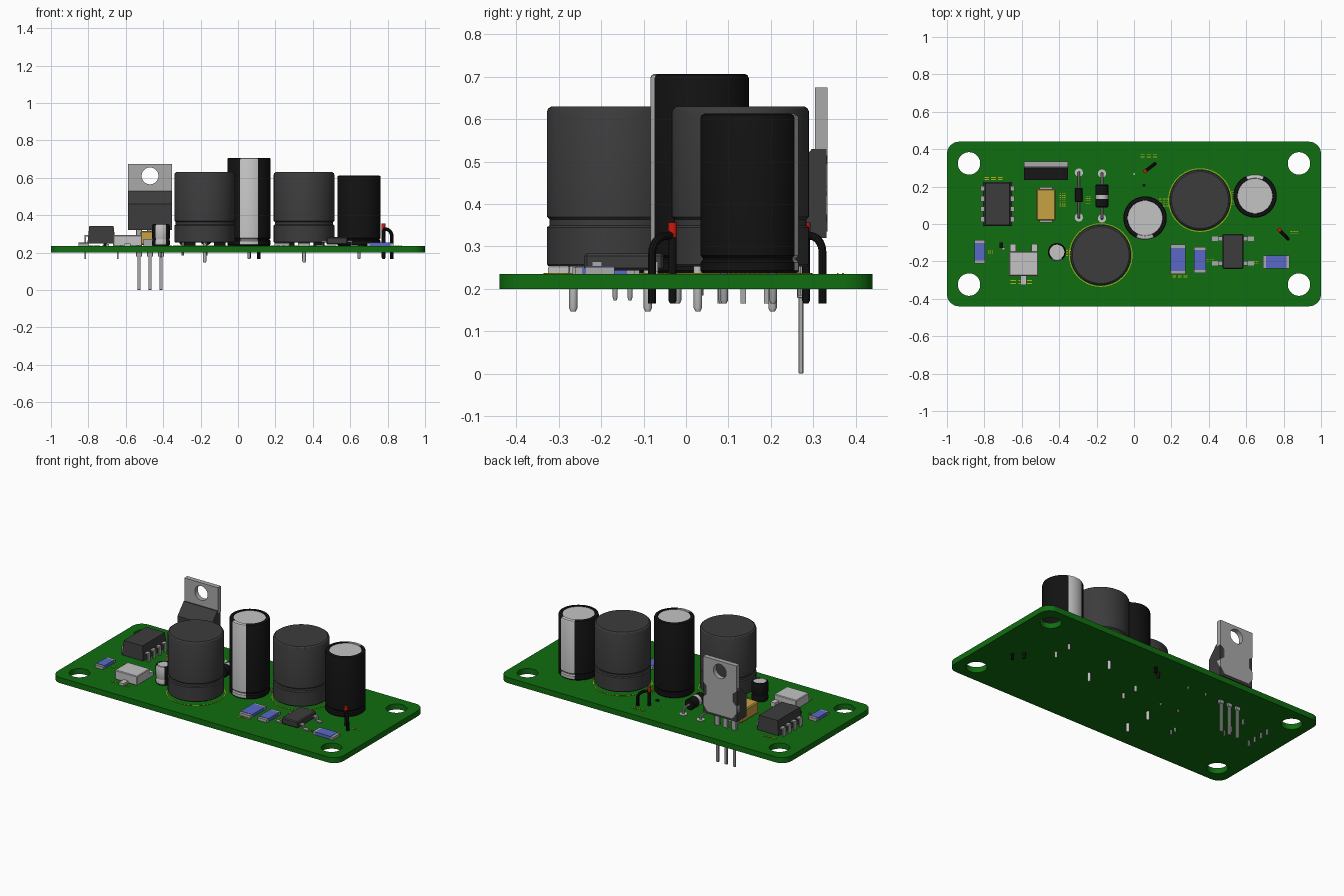
import bpy, bmesh, math
from mathutils import Vector, Matrix

if "Cube" in bpy.data.objects:
    bpy.data.objects.remove(bpy.data.objects["Cube"])

def mat(name, r, g, b):
    m = bpy.data.materials.new(name)
    m.diffuse_color = (r, g, b, 1)
    m.use_nodes = True
    m.node_tree.nodes["Principled BSDF"].inputs["Base Color"].default_value = m.diffuse_color
    return m

GREEN = mat("board_green", .005, .155, .005)
DARK = mat("dark_grey", .045, .045, .047)
BLACK = mat("black", .006, .006, .006)
SILVER = mat("silver", .55, .55, .55)
METAL = mat("lead_metal", .40, .40, .40)
BLUE = mat("blue", .10, .14, .56)
TAN = mat("tan", .57, .36, .055)
RED = mat("red", .6, .01, .005)
YELLOW = mat("print_yellow", .5, .43, .01)
TOP = .235          # upper face of the board

def finish(name, bm, *mats):
    bmesh.ops.recalc_face_normals(bm, faces=bm.faces)
    me = bpy.data.meshes.new(name)
    bm.to_mesh(me)
    bm.free()
    for m in mats:
        me.materials.append(m)
    ob = bpy.data.objects.new(name, me)
    bpy.context.collection.objects.link(ob)
    return ob

def boxes(name, spans, m, bevel=0):
    """Boxes given as (x0, x1, y0, y1, z0, z1), all in one object."""
    bm = bmesh.new()
    for x0, x1, y0, y1, z0, z1 in spans:
        c = Matrix.Translation(((x0+x1)/2, (y0+y1)/2, (z0+z1)/2))
        bmesh.ops.create_cube(bm, size=1, matrix=c @ Matrix.Diagonal((x1-x0, y1-y0, z1-z0, 1)))
    if bevel:
        bmesh.ops.bevel(bm, geom=bm.edges[:], offset=bevel, segments=1, affect='EDGES')
    return finish(name, bm, m)

def lathe(name, loc, prof, mats, segs=48, rule=None, rot=Matrix()):
    """Turned part; rule(centre) picks the material index of a face."""
    bm = bmesh.new()
    vs = [bm.verts.new((r, 0, z)) for r, z in prof]
    es = [bm.edges.new(p) for p in zip(vs, vs[1:])]
    bmesh.ops.spin(bm, geom=vs+es, axis=(0, 0, 1), cent=(0, 0, 0), steps=segs, angle=2*math.pi)
    bmesh.ops.remove_doubles(bm, verts=bm.verts, dist=1e-5)
    if rule:
        for f in bm.faces:
            f.material_index = rule(f.calc_center_median())
    bmesh.ops.transform(bm, matrix=Matrix.Translation(loc) @ rot, verts=bm.verts)
    return finish(name, bm, *mats)

def pins(name, pts, z0, z1, r, m):
    for i, (x, y) in enumerate(pts):
        lathe(f"{name}_{i+1}", (x, y, 0), [(0, z0), (r*.6, z0), (r, z0+.008), (r, z1), (0, z1)], [m], 12)

def circle(cx, cy, r, n=40):
    return [(cx+r*math.cos(2*math.pi*i/n), cy+r*math.sin(2*math.pi*i/n)) for i in range(n)]

def plate(name, loops, thick, m, matrix):
    """Flat plate with holes, from closed outlines."""
    cu = bpy.data.curves.new(name, 'CURVE')
    cu.dimensions, cu.fill_mode, cu.extrude = '2D', 'BOTH', thick/2
    for lp in loops:
        s = cu.splines.new('POLY')
        s.points.add(len(lp)-1)
        for p, (x, y) in zip(s.points, lp):
            p.co = (x, y, 0, 1)
        s.use_cyclic_u = True
    return curve_mesh(name, cu, m, matrix)

def curve_mesh(name, cu, m, matrix=Matrix()):
    tmp = bpy.data.objects.new(name + "_curve", cu)
    bpy.context.collection.objects.link(tmp)
    dg = bpy.context.evaluated_depsgraph_get()
    me = bpy.data.meshes.new_from_object(tmp.evaluated_get(dg))
    bpy.data.objects.remove(tmp)
    bm = bmesh.new()
    bm.from_mesh(me)
    bmesh.ops.remove_doubles(bm, verts=bm.verts, dist=1e-5)
    bmesh.ops.transform(bm, matrix=matrix, verts=bm.verts)
    for f in bm.faces:
        f.material_index = 0
    return finish(name, bm, m)

def tube(name, pts, r, m):
    cu = bpy.data.curves.new(name, 'CURVE')
    cu.dimensions, cu.bevel_depth, cu.bevel_resolution, cu.use_fill_caps = '3D', r, 3, True
    s = cu.splines.new('POLY')
    s.points.add(len(pts)-1)
    for p, c in zip(s.points, pts):
        p.co = (*c, 1)
    return curve_mesh(name, cu, m)

# circuit board with rounded corners and four mounting holes
outline, R = [], .065
for k, (sx, sy) in enumerate([(1, 1), (-1, 1), (-1, -1), (1, -1)]):
    for i in range(9):
        a = math.pi/2*(k+i/8)
        outline.append((sx*(1-R)+R*math.cos(a), sy*(.44-R)+R*math.sin(a)))
holes = [circle(sx*.882, sy*.324, .06) for sx in (-1, 1) for sy in (-1, 1)]
plate("circuit_board", [outline]+holes, .035, GREEN, Matrix.Translation((0, 0, .2175)))

# two large inductors on short feet
for i, (x, y, py) in enumerate([(-.178, -.166, -.178), (.353, .128, .116)]):
    r = .162
    lathe(f"inductor_{i+1}", (x, y, 0), [(0, .253), (r-.004, .253), (r, .258), (r, .345), (r-.006, .35),
          (r-.006, .364), (r, .37), (r, .618), (r-.003, .625), (r-.01, .63), (0, .63)], [DARK], 56)
    boxes(f"inductor_feet_{i+1}", [(x+s*.08-.03, x+s*.08+.03, y-.06, y+.06, TOP, .254) for s in (-1, 1)], BLACK)
    pins(f"inductor_pin_{i+1}", [(x, py-.088), (x, py+.088)], .147, .254, .01, SILVER)

# electrolytic capacitors: silver stripe on one side and silver top
def capacitor(name, x, y, r, top, side, half):
    disc = r*.82
    def rule(c):
        rad = math.hypot(c.x, c.y)
        if c.z > top-.02 and rad < disc*.985:
            return 1
        return int(rad > disc*.9 and c.z > .242 and abs(math.atan2(c.x, c.y*side)) < half)
    g = r*.05
    lathe(name, (x, y, 0), [(0, .236), (r-g, .236), (r, .243), (r, .262), (r-g, .268), (r-g, .273), (r, .279),
          (r, top-.01), (r-.003, top-.003), (r-.01, top), (disc, top), (disc*.98, top-.005), (0, top-.005)],
          [BLACK, SILVER], 60, rule)

capacitor("capacitor_tall", .059, .032, .116, .707, -1, .42)
capacitor("capacitor_medium", .647, .15, .116, .613, 1, .42)
capacitor("capacitor_small", -.412, -.15, .048, .353, -1, .6)
pins("capacitor_pin", [(.059, -.02), (.059, .085), (.647, .09), (.647, .205)], .165, .24, .009, METAL)
pins("small_capacitor_pin", [(-.412, -.167), (-.412, -.132)], .173, .24, .006, METAL)

# power regulator: slanted body, metal tab with hole, three long legs
bm = bmesh.new()
prof = [(.235, .32), (.235, .46), (.297, .53), (.331, .53), (.331, .32)]
f = bm.faces.new([bm.verts.new((-.588, y, z)) for y, z in prof])
ext = bmesh.ops.extrude_face_region(bm, geom=[f])
bmesh.ops.translate(bm, vec=(.235, 0, 0), verts=[v for v in ext['geom'] if isinstance(v, bmesh.types.BMVert)])
finish("regulator_body", bm, DARK)
W = .1175
half = [(W, .675), (W, .515), (W-.025, .495), (W-.025, .44), (W, .42), (W, .375), (W-.03, .335)]
tab = half + [(-x, z) for x, z in reversed(half)]
plate("regulator_tab", [tab, circle(0, .61, .045)], .03, METAL,
      Matrix.Translation((-.4705, .319, 0)) @ Matrix.Rotation(math.pi/2, 4, 'X'))
legs = []
for dx in (-.059, 0, .059):
    x = -.4705+dx
    legs += [(x-.009, x+.009, .265, .277, 0, .19), (x-.016, x+.016, .262, .28, .178, .322)]
boxes("regulator_legs", legs, METAL, .002)

# eight-leg chip
bm = bmesh.new()
bmesh.ops.create_cube(bm, size=1, matrix=Matrix.Translation((-.73, .107, .296)) @ Matrix.Diagonal((.15, .236, .092, 1)))
for v in bm.verts:
    if v.co.z > .3:
        v.co.x += .01 if v.co.x < -.73 else -.01
        v.co.y += .006 if v.co.y < .1 else -.006
finish("chip_body", bm, DARK)
chip = []
for y in (.025, .08, .135, .19):
    for s in (-1, 1):
        xs = sorted((-.73+s*.07, -.73+s*.092))
        xv = sorted((-.73+s*.084, -.73+s*.092))
        chip += [(*xs, y-.014, y+.014, .286, .294), (*xv, y-.014, y+.014, .24, .29), (*xv, y-.006, y+.006, .165, .245)]
boxes("chip_legs", chip, METAL)

# four-leg low chip with bent leads
boxes("low_chip_body", [(.472, .586, -.24, -.053, .243, .284)], DARK, .006)
low = []
for y in (-.078, -.21):
    for s in (-1, 1):
        low += [(*sorted((.529+s*.055, .529+s*.08)), y-.012, y+.012, .258, .265),
                (*sorted((.529+s*.074, .529+s*.08)), y-.012, y+.012, .237, .262),
                (*sorted((.529+s*.074, .529+s*.112)), y-.012, y+.012, TOP, .241)]
boxes("low_chip_leads", low, METAL)

# yellow block capacitor with end terminals
boxes("block_capacitor", [(-.522, -.42, .018, .188, .24, .315)], TAN, .006)
boxes("block_capacitor_terminals", [(-.505, -.437, a, b, TOP, .272) for a, b in ((.008, .024), (.182, .198))], METAL)

# trimmer block with tabs
boxes("trimmer_body", [(-.668, -.512, -.278, -.148, TOP, .294)], SILVER, .004)
boxes("trimmer_tabs", [(-.664, -.632, -.15, -.107, TOP, .262), (-.548, -.516, -.15, -.107, TOP, .262),
                       (-.606, -.574, -.325, -.276, TOP, .25)], SILVER)

# blue surface resistors with metal ends
for i, (x0, x1, y0, y1) in enumerate([(-.853, -.797, -.212, -.085), (.194, .276, -.268, -.11),
                                      (.32, .384, -.262, -.122), (.69, .832, -.238, -.168)]):
    e = .017
    if y1-y0 > x1-x0:
        ends = [(x0, x1, y0, y0+e), (x0, x1, y1-e, y1)]
        mid = (x0, x1, y0+e, y1-e)
    else:
        ends = [(x0, x0+e, y0, y1), (x1-e, x1, y0, y1)]
        mid = (x0+e, x1-e, y0, y1)
    boxes(f"resistor_body_{i+1}", [(*mid, TOP, .254)], BLUE)
    boxes(f"resistor_ends_{i+1}", [(*s, TOP, .252) for s in ends], METAL)

# two lying diodes with bent wire leads and pads
for i, (x, yc, hl, r, band) in enumerate([(-.295, .155, .037, .02, None), (-.171, .15, .062, .034, (-.016, .006))]):
    z = TOP+r+.004
    lathe(f"diode_body_{i+1}", (x, yc, z), [(0, -hl), (r*.85, -hl), (r, -hl+.005), (r, -.016), (r, .006),
          (r, hl-.005), (r*.85, hl), (0, hl)], [BLACK, SILVER], 24,
          (lambda c: int(band[0] < c.z < band[1])) if band else None, Matrix.Rotation(-math.pi/2, 4, 'X'))
    a, b = yc-.12, yc+.12
    tube(f"diode_lead_{i+1}", [(x, a, .185), (x, a, z-.015), (x, a+.004, z-.004), (x, a+.015, z),
         (x, b-.015, z), (x, b-.004, z-.004), (x, b, z-.015), (x, b, .185)], .007, METAL)
    for k, y in enumerate((a, b)):
        lathe(f"diode_pad_{i+1}_{k+1}", (x, y, TOP), [(0, 0), (.022, 0), (.022, .003), (0, .003)], [SILVER], 20)

# upright parts with red tips and black wire arches
for i, (a, b) in enumerate([((.06, .283), (.112, .322)), ((.778, -.032), (.823, -.08))]):
    A, B = Vector((*a, 0)), Vector((*b, 0))
    path = [(*b, .165), (*b, .285)]
    for k in range(1, 8):
        t = math.pi/2*k/7
        p = B.lerp(A, .75*(1-math.cos(t)))
        path.append((p.x, p.y, .285+.04*math.sin(t)))
    path.append((*a, .327))
    tube(f"wire_arch_{i+1}", path, .0095, BLACK)
    pins(f"wire_post_{i+1}", [a], .165, .328, .0095, BLACK)
    lathe(f"red_tip_{i+1}", (*a, 0), [(0, .322), (.0105, .322), (.0105, .356), (0, .356)], [RED], 16)

# tiny surface parts
boxes("tiny_parts", [(-.72, -.7, -.128, -.1, TOP, .25), (.045, .062, .2, .215, TOP, .243)], BLACK)
boxes("tiny_part_ends", [(-.706, -.69, -.138, -.126, TOP, .246), (-.004, .006, .262, .272, TOP, .238)], SILVER)

# printed marks: dashed rows and rings round the inductors
marks = []
for px, py, w, h in [(-.38, .13, .035, .08), (-.745, .243, .11, .02), (.085, .364, .1, .024), (.165, .115, .06, .05),
                     (-.595, -.31, .13, .03), (-.355, -.155, .05, .04), (.25, -.28, .09, .014), (.41, -.197, .045, .022),
                     (.86, -.045, .045, .018), (-.765, -.15, .03, .02), (.655, -.205, .03, .02), (.53, .14, .02, .08),
                     (-.245, .13, .03, .05)]:
    rows = max(2, round(h/.012))
    for k in range(rows):
        y = py-h/2+h*(k+.5)/rows
        for j in range(3):
            x = px-w/2+w*j/3
            marks.append((x, x+w*.22, y-.002, y+.002, TOP-.001, TOP+.002))
boxes("printed_marks", marks, YELLOW)
for i, (x, y) in enumerate([(-.178, -.166), (.353, .128)]):
    lathe(f"printed_ring_{i+1}", (x, y, TOP), [(.166, 0), (.166, .002), (.17, .002), (.17, 0)], [YELLOW], 48)

# smooth round parts, keep edges sharp
for ob in bpy.context.scene.objects:
    ob.select_set(True)
    bpy.context.view_layer.objects.active = ob
bpy.ops.object.shade_smooth_by_angle(angle=math.radians(30))
